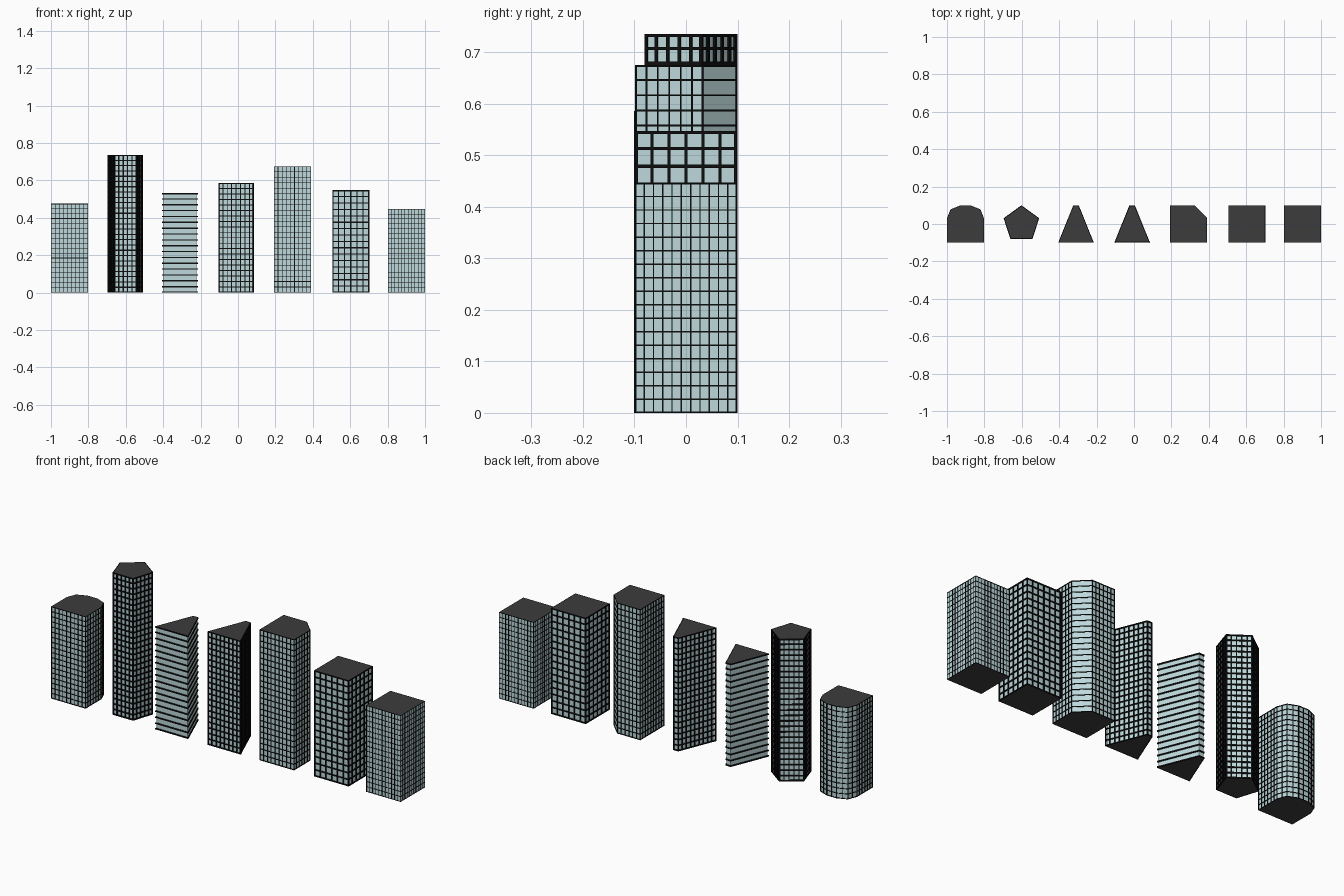
import bpy, bmesh, math
from mathutils import Vector, Matrix

if "Cube" in bpy.data.objects:
    bpy.data.objects.remove(bpy.data.objects["Cube"])


def material(name, rgb):
    m = bpy.data.materials.new(name)
    m.diffuse_color = (*rgb, 1)
    m.use_nodes = True
    m.node_tree.nodes["Principled BSDF"].inputs["Base Color"].default_value = m.diffuse_color
    return m


GLASS = material("glass", (0.51, 0.69, 0.71))
ROOF = material("roof", (0.048, 0.046, 0.046))
FRAME = material("frame", (0.004, 0.004, 0.004))


def inset(pts, d):
    # Mitred inward offset of a counter-clockwise convex outline
    out = []
    for i, p in enumerate(pts):
        a = (p - pts[i - 1]).normalized()
        b = (pts[(i + 1) % len(pts)] - p).normalized()
        na, nb = Vector((-a.y, a.x)), Vector((-b.y, b.x))
        out.append(p + (na + nb) * (d / (1 + na.dot(nb))))
    return out


def finish(bm, name, mats):
    me = bpy.data.meshes.new(name)
    bm.to_mesh(me)
    bm.free()
    for m in mats:
        me.materials.append(m)
    bpy.context.collection.objects.link(bpy.data.objects.new(name, me))


def tower(name, cx, outline, h, floors, cols, w, d):
    """cols: number of window columns per wall (0 = no vertical bars)."""
    pts = [Vector((cx + x, y)) for x, y in outline]
    inner = inset(pts, d)
    n = len(pts)

    # Glass body with dark roof and base
    bm = bmesh.new()
    lo = [bm.verts.new((p.x, p.y, 0)) for p in inner]
    hi = [bm.verts.new((p.x, p.y, h)) for p in inner]
    for i in range(n):
        j = (i + 1) % n
        bm.faces.new((lo[i], lo[j], hi[j], hi[i]))
    bm.faces.new(hi).material_index = 1
    bm.faces.new(lo[::-1]).material_index = 1
    finish(bm, name + "_body", [GLASS, ROOF])

    # Floor bands
    bm = bmesh.new()
    for k in range(floors + 1):
        z = min(max(k * h / floors, w / 2), h - w / 2)
        loops = [[bm.verts.new((p.x, p.y, zz)) for p in ring]
                 for ring, zz in ((inner, z - w / 2), (pts, z - w / 2),
                                  (pts, z + w / 2), (inner, z + w / 2))]
        for a, b in zip(loops, loops[1:]):
            for i in range(n):
                j = (i + 1) % n
                bm.faces.new((a[i], a[j], b[j], b[i]))

    # Vertical mullions along each wall
    for i, c in enumerate(cols):
        if not c:
            continue
        p, q = pts[i], pts[(i + 1) % n]
        length = (q - p).length
        t = (q - p) / length
        for k in range(c + 1):
            s = min(max(k * length / c, w / 2), length - w / 2)
            pos = p + t * s + Vector((-t.y, t.x)) * (d / 2)
            mat = (Matrix.Translation((pos.x, pos.y, h / 2))
                   @ Matrix.Rotation(math.atan2(t.y, t.x), 4, 'Z')
                   @ Matrix.Diagonal((w, d, h, 1)))
            bmesh.ops.create_cube(bm, size=1, matrix=mat)
    finish(bm, name + "_frame", [FRAME])


# Plan outlines, counter-clockwise from the front left corner
S = 0.099
square = [(-S, -S), (S, -S), (S, S), (-S, S)]
arched = [(-S, -S), (S, -S), (S, 0.03), (0.08, 0.078), (0.028, S),
          (-0.028, S), (-0.08, 0.078), (-S, 0.03)]
pentagon = [(0.1 * math.cos(math.radians(a)), 0.1 * math.sin(math.radians(a)))
            for a in range(234, 594, 72)]
wedge = [(-0.095, -S), (0.095, -S), (0.015, S), (-0.015, S)]
chamfered = [(-S, -S), (S, -S), (S, 0.034), (0.034, S), (-S, S)]

tower("arched_tower", -0.901, arched, 0.475, 18, [9, 6, 2, 2, 2, 2, 2, 6], 0.003, 0.003)
tower("pentagon_tower", -0.602, pentagon, 0.735, 26, [5] * 5, 0.006, 0.005)
tower("banded_wedge_tower", -0.31, wedge, 0.532, 17, [0] * 4, 0.0065, 0.004)
tower("wedge_tower", -0.01, wedge, 0.586, 20, [8, 9, 1, 9], 0.005, 0.005)
tower("chamfered_tower", 0.291, chamfered, 0.675, 23, [9, 6, 0, 6, 9], 0.0035, 0.003)
tower("heavy_grid_tower", 0.603, square, 0.547, 16, [6] * 4, 0.006, 0.004)
tower("fine_grid_tower", 0.901, square, 0.446, 17, [11] * 4, 0.0025, 0.002)
